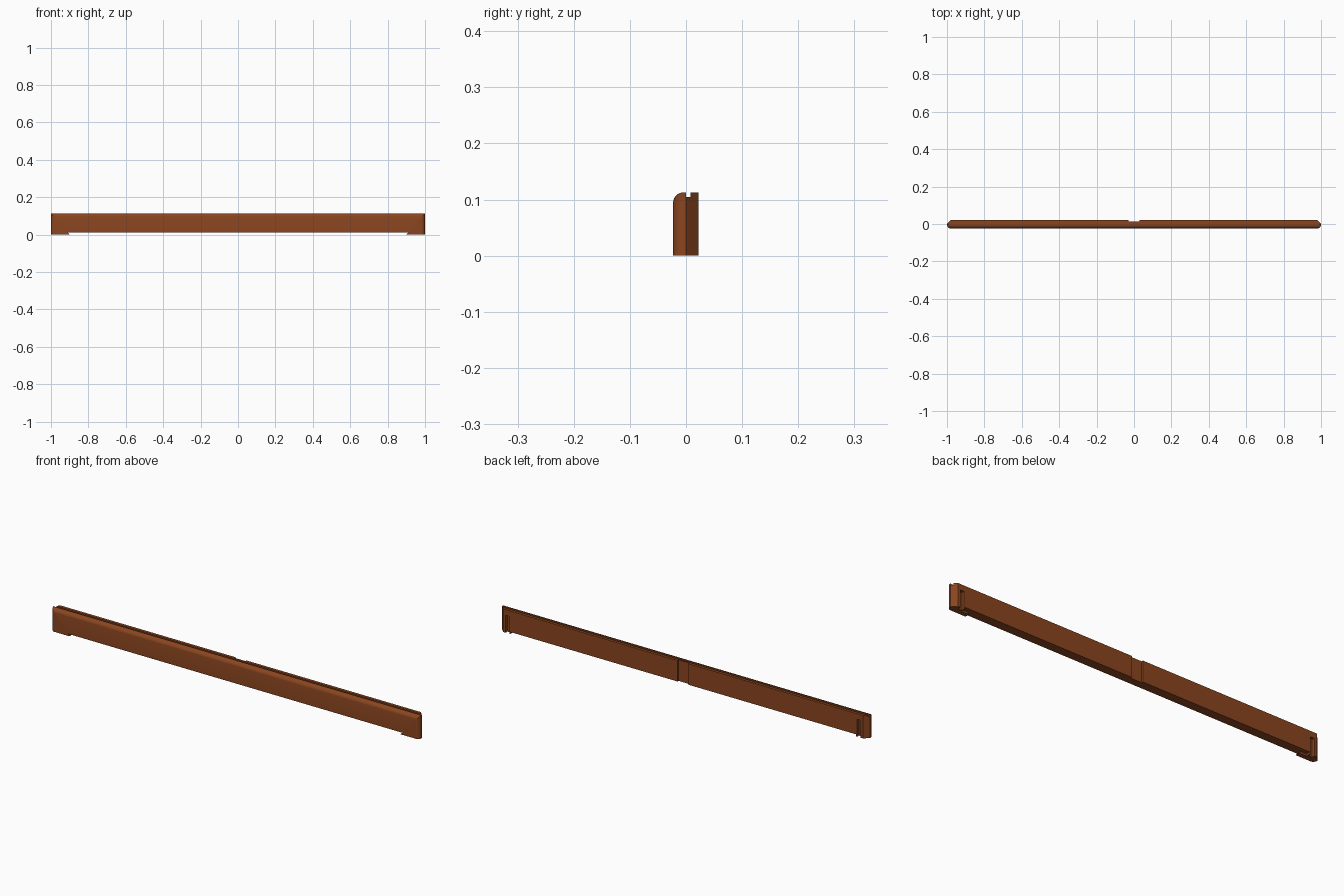
import bpy, bmesh, math
from mathutils import Vector

if "Cube" in bpy.data.objects:
    bpy.data.objects.remove(bpy.data.objects["Cube"])

H, Y0, Y1 = 0.113, -0.023, 0.022
wood = bpy.data.materials.new("brown_wood")
wood.diffuse_color = (0.255, 0.060, 0.014, 1)
wood.use_nodes = True
wood.node_tree.nodes["Principled BSDF"].inputs["Base Color"].default_value = wood.diffuse_color


def arc(cx, cy, r, a0, a1, n=8):
    return [(cx + r * math.cos(math.radians(a0 + (a1 - a0) * i / n)),
             cy + r * math.sin(math.radians(a0 + (a1 - a0) * i / n))) for i in range(n + 1)]


def extrude(name, pts, direction, cuts=()):
    """Extrude a closed 3D outline, then trim it by planes (point, outward normal)."""
    bm = bmesh.new()
    face = bm.faces.new([bm.verts.new(p) for p in pts])
    out = bmesh.ops.extrude_face_region(bm, geom=[face])
    bmesh.ops.translate(bm, vec=direction,
                        verts=[v for v in out["geom"] if isinstance(v, bmesh.types.BMVert)])
    for co, no in cuts:
        cut = bmesh.ops.bisect_plane(bm, geom=bm.verts[:] + bm.edges[:] + bm.faces[:],
                                     plane_co=co, plane_no=no, clear_outer=True)
        bmesh.ops.holes_fill(bm, edges=[e for e in bm.edges if e.is_boundary])
    bmesh.ops.recalc_face_normals(bm, faces=bm.faces)
    me = bpy.data.meshes.new(name)
    bm.to_mesh(me)
    bm.free()
    me.materials.append(wood)
    ob = bpy.data.objects.new(name, me)
    bpy.context.collection.objects.link(ob)
    return ob


def box(x0, x1, y0, y1, z0, z1):
    return extrude("cutter", [(x0, y0, z0), (x1, y0, z0), (x1, y1, z0), (x0, y1, z0)], (0, 0, z1 - z0))


def carve(ob, boxes):
    bpy.context.view_layer.objects.active = ob
    for b in boxes:
        cutter = box(*b)
        mod = ob.modifiers.new("cut", 'BOOLEAN')
        mod.operation, mod.object, mod.solver = 'DIFFERENCE', cutter, 'EXACT'
        bpy.ops.object.modifier_apply(modifier=mod.name)
        bpy.data.objects.remove(cutter)


def smooth(ob):
    bpy.ops.object.select_all(action='DESELECT')
    ob.select_set(True)
    bpy.context.view_layer.objects.active = ob
    bpy.ops.object.shade_smooth_by_angle(angle=math.radians(30))


# front rail: rounded top edge, half of the top groove, mitred ends
R = 0.019
prof = [(0, 0.01), (0, 0.105), (-0.003, 0.105), (-0.003, H)] + \
    arc(Y0 + R, H - R, R, 90, 180) + [(Y0, 0.01)]
miters = [((s, 0, H), Vector((s * H, 0, -0.1))) for s in (-1, 1)]
rail = extrude("front_rail", [(-1, y, z) for y, z in prof], (2, 0, 0), miters)
smooth(rail)

# mitred corner pieces with a rounded outer edge
for s, side in ((-1, "left"), (1, "right")):
    plan = [(0.88, 0), (0.88, Y0)] + arc(1 - R, Y0 + R, R, -90, 0) + [(1, 0)]
    corner = extrude(side + "_corner", [(s * x, y, 0) for x, y in plan], (0, 0, H),
                     [((s, 0, H), Vector((-s * H, 0, 0.1)))])
    smooth(corner)

# back board: stepped top for the groove, chamfered ends
prof = [(0, 0), (0, 0.105), (0.008, 0.105), (0.008, H), (Y1, H), (Y1, 0)]
chamfers = [((s, 0, 0), Vector((s, 1, 0))) for s in (-1, 1)]
board = extrude("back_board", [(-1, y, z) for y, z in prof], (2, 0, 0), chamfers)
# raised underside, centre notch and the two end slots
carve(board, [(-0.94, 0.94, -0.01, 0.03, -0.01, 0.01),
              (-0.03, 0.03, 0.014, 0.03, -0.01, 0.12),
              (-0.965, -0.945, 0.008, 0.03, -0.01, 0.085),
              (0.945, 0.965, 0.008, 0.03, -0.01, 0.085)])
